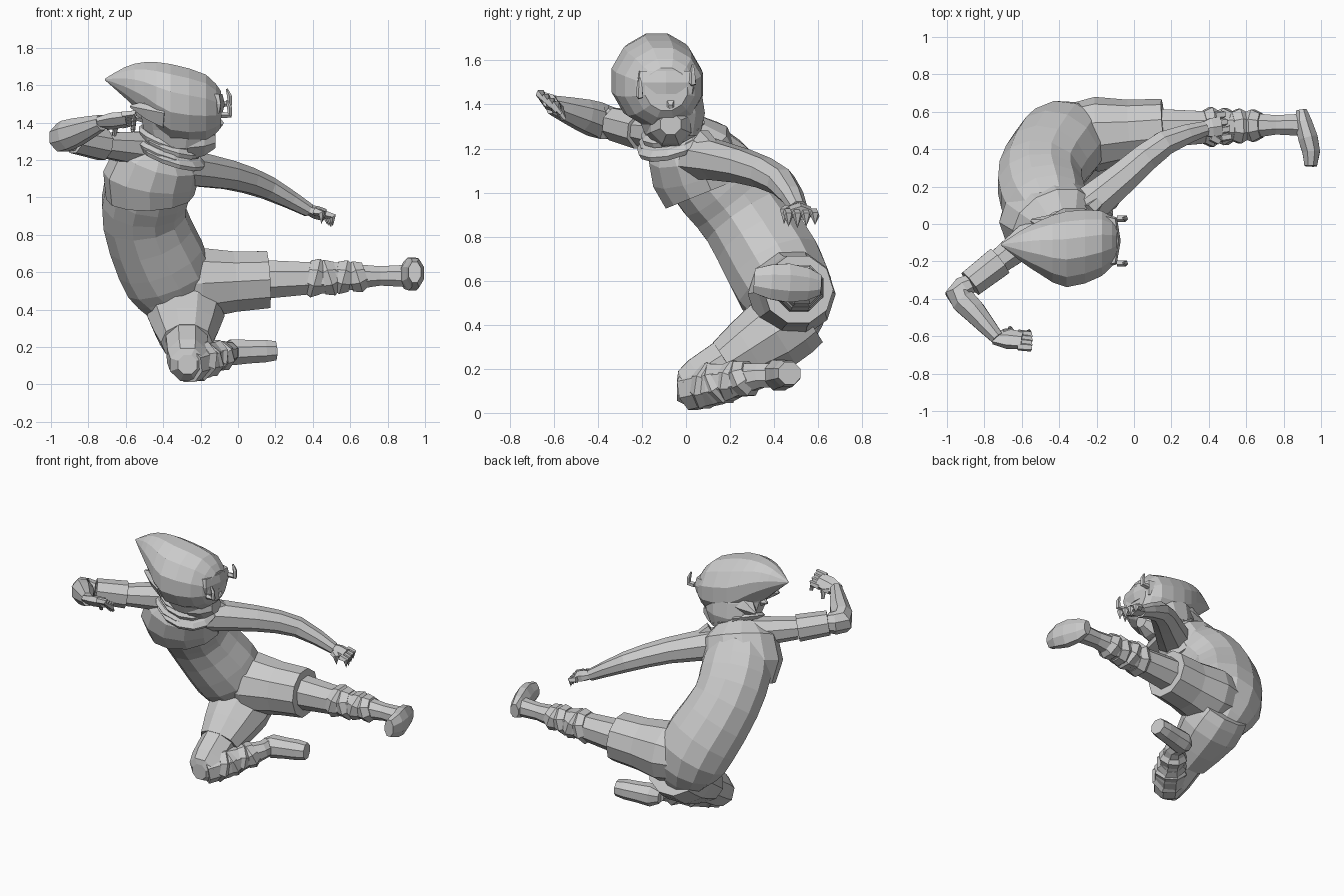
import bpy, bmesh, math
from mathutils import Vector

cube = bpy.data.objects.get("Cube")
if cube:
    bpy.data.objects.remove(cube, do_unlink=True)

UP = Vector((0, 0, 1))
ACROSS = Vector((1, 0, 0))
DEEP = Vector((0, 1, 0))


def spline(values, steps):
    """Smoothly resample a short list of vectors or numbers."""
    result = []
    last = len(values) - 1
    for i in range(last):
        a, b = values[max(i - 1, 0)], values[i]
        c, d = values[i + 1], values[min(i + 2, last)]
        for k in range(steps):
            t = k / steps
            bend = (a * 2 - b * 5 + c * 4 - d) * t + (b * 3 - a - c * 3 + d) * t * t
            result.append(b + ((c - a) + bend) * t / 2)
    return result + [values[last]]


def tube(name, path, radii, squash=1.0, side=UP, sides=8, steps=1, along=None):
    """Faceted tube along a path; squash scales its width across the side axis."""
    points = spline([Vector(p) for p in path], steps)
    sizes = spline(radii, steps)
    bm = bmesh.new()
    rings = []
    for i, (point, radius) in enumerate(zip(points, sizes)):
        ahead = points[min(i + 1, len(points) - 1)]
        behind = points[max(i - 1, 0)]
        tangent = (along or ahead - behind).normalized()
        u = (side - tangent * side.dot(tangent)).normalized()
        v = tangent.cross(u) * squash
        ring = []
        for k in range(sides):
            angle = math.tau * (k + 0.5) / sides
            offset = u * math.cos(angle) + v * math.sin(angle)
            ring.append(bm.verts.new(point + offset * radius))
        rings.append(ring)
    for low, high in zip(rings, rings[1:]):
        for k in range(sides):
            following = (k + 1) % sides
            bm.faces.new((low[k], low[following], high[following], high[k]))
    bm.faces.new(rings[0])
    bm.faces.new(rings[-1])
    bmesh.ops.recalc_face_normals(bm, faces=bm.faces)
    mesh = bpy.data.meshes.new(name)
    bm.to_mesh(mesh)
    bm.free()
    obj = bpy.data.objects.new(name, mesh)
    bpy.context.collection.objects.link(obj)


def shin_wraps(name, start, end, radius, count=4):
    """Overlapping flared bandages that narrow towards the ankle."""
    for i in range(count):
        tilt = UP * (-1) ** i / 80
        first = start.lerp(end, i / count)
        final = start.lerp(end, (i + 1.15) / count)
        size = radius * (1 - i / 16)
        tube(f"{name}_{i + 1}", [first + tilt, first.lerp(final, 0.5), final - tilt],
             [size * 0.8, size, size * 0.75])


def hand(name, wrist, reach, spread, curl):
    """Palm, four bent fingers and a thumb, built from three directions."""
    knuckles = wrist + reach
    tube(f"{name}_palm", [wrist - reach * 0.2, wrist + reach * 0.5, knuckles + reach * 0.2],
         [.04, .06, .055], squash=0.6, side=spread, sides=6)
    for i in range(4):
        base = knuckles + spread * (i / 3 - 0.5)
        middle = base + reach * 0.6
        tip = middle + curl * (1 - abs(i - 1) / 8)
        tube(f"{name}_finger_{i + 1}", [base, middle, tip], [.022, .022, .013], sides=5)
    base = wrist + reach * 0.3 - spread * 0.4
    middle = base + reach * 0.4 - spread * 0.2
    tube(f"{name}_thumb", [base, middle, middle + curl], [.026, .022, .012], sides=5)


# Joints of the leaping pose
neck = Vector((-.4, -.04, 1.28))
chest = Vector((-.47, .1, 1.1))
waist = Vector((-.5, .27, .89))
hips = Vector((-.37, .45, .56))
right_shoulder = Vector((-.5, -.03, 1.26))
right_elbow = Vector((-.94, -.37, 1.32))
right_wrist = Vector((-.73, -.61, 1.4))
left_shoulder = Vector((-.3, .05, 1.16))
left_elbow = Vector((.16, .43, 1.05))
left_wrist = Vector((.38, .51, .93))
left_hip = Vector((-.2, .48, .54))
left_knee = Vector((.16, .51, .56))
left_ankle = Vector((.76, .53, .58))
right_hip = Vector((-.28, .46, .4))
right_knee = Vector((-.27, 0, .105))
right_ankle = Vector((-.05, .34, .17))

# Torso: a curved trunk from the neck down to the hips
tube("trunk", [neck, chest, waist, hips, hips + Vector((.07, .02, -.21))],
     [.13, .225, .23, .24, .13], squash=0.92, side=ACROSS, sides=12, steps=3)

# Short vest with an open hem over the chest
shoulder_line = Vector((2, 1, -.7))
tube("short_vest", [neck, neck.lerp(chest, 0.35), chest - DEEP * 0.05,
                    chest - UP * 0.1 - DEEP * 0.01],
     [.15, .24, .26, .24], squash=0.8, side=shoulder_line, sides=12)

# Neck and loosely wound scarf
scarf_axis = Vector((.35, -.3, 1))
tube("neck", [neck - UP * 0.06, neck + scarf_axis * 0.1], [.13, .12])
for i in range(4):
    center = Vector((-.37, -.06, 1.21)) + UP * i / 36 + ACROSS * (-1) ** i / 80
    size = 0.195 - i / 90
    tube(f"scarf_wind_{i + 1}", [center, center + UP / 40, center + UP / 22],
         [size * 0.92, size, size * 0.88], squash=0.88, side=ACROSS, sides=12, along=scarf_axis)
scarf_knot = Vector((-.24, .07, 1.25))
tube("scarf_end", [scarf_knot, scarf_knot + Vector((.12, .11, -.1))], [.045, .02], sides=5)

# Head: skull with hair swept back to a point
head = Vector((-.36, -.135, 1.51))
hair_tip = Vector((-.71, -.11, 1.63))
brow = Vector((-.09, -.09, 1.47))
tube("swept_hair", [hair_tip, hair_tip.lerp(head, 0.3) + UP * 0.02,
                    hair_tip.lerp(head, 0.6) + UP * 0.02, head,
                    head.lerp(brow, 0.7), brow],
     [.005, .085, .15, .21, .18, .1], sides=12, steps=2, along=ACROSS)
nape = Vector((-.32, -.06, 1.26))
tube("skull", [nape, nape + Vector((0, -.01, .1)), nape + Vector((.01, -.05, .2)), head],
     [.15, .19, .22, .2], squash=0.85, side=ACROSS, sides=12, along=UP)
for i in range(3):
    root = head + Vector((-.02, .1 - i / 10, -.06))
    tip = Vector((-.55 - i / 80, .02 - i / 9, 1.42 + i / 30))
    tube(f"hair_lock_{i + 1}", [tip, tip.lerp(root, 0.5), root], [.008, .06, .09], sides=6)

# Face: jaw, nose, brow band and the curls beside it
chin = Vector((-.12, -.07, 1.31))
tube("jaw", [chin - ACROSS * 0.15, chin - ACROSS * 0.06, chin], [.12, .095, .05])
tube("nose", [chin + UP * 0.1, chin + UP * 0.08 + ACROSS * 0.04], [.04, .012], sides=5)
band = brow - ACROSS * 0.02 + UP * 0.03
corner = Vector((-.09, .13, 0))
tube("brow_band", [band - corner - ACROSS * 0.2, band - DEEP * 0.11, band + ACROSS * 0.015,
                   band + DEEP * 0.11, band + corner], [.06] * 5, squash=0.4, sides=6)
for name, sign in (("right", -1), ("left", 1)):
    root = brow + DEEP * sign * 0.12 + UP * sign * 0.03
    bend = root + ACROSS * 0.045
    tube(f"{name}_hair_curl", [root, bend, bend + UP * 0.04, bend + UP * 0.08 - ACROSS * 0.015],
         [.018, .018, .014, .006], side=DEEP, sides=5)

# Right arm, raised and bent in front of the body
sleeve_end = right_shoulder.lerp(right_elbow, 0.85)
cuff = right_shoulder.lerp(right_elbow, 0.5) - UP * 0.01
tube("right_upper_sleeve", [right_shoulder, cuff], [.1, .072])
tube("right_sleeve_cuff", [cuff, sleeve_end], [.088, .08])
tube("right_forearm", [sleeve_end, right_elbow, right_elbow.lerp(right_wrist, 0.4), right_wrist],
     [.065, .085, .078, .045], squash=0.85, steps=2)
hand("right", right_wrist, Vector((.11, -.01, .015)), Vector((0, -.07, .05)),
     Vector((-.01, .02, -.05)))

# Left arm, stretched out behind
tube("left_arm", [left_shoulder, left_shoulder.lerp(left_elbow, 0.55) + UP * 0.02,
                  left_elbow, left_wrist], [.105, .082, .065, .038],
     squash=1.1, steps=2)
hand("left", left_wrist, Vector((.07, .01, -.02)), Vector((-.03, .12, 0)), Vector((0, 0, -.06)))

# Left leg, kicking out sideways
hem = left_knee
tube("left_shorts_leg", [left_hip - ACROSS * 0.12, left_hip, left_hip.lerp(hem, 0.5), hem],
     [.17, .2, .17, .16], sides=10)
calf = left_knee.lerp(left_ankle, 0.55)
tube("left_leg", [left_knee - ACROSS * 0.06, left_knee.lerp(calf, 0.6), calf, left_ankle,
                  left_ankle + ACROSS * 0.16], [.115, .095, .09, .056, .065])
shin_wraps("left_shin_wrap", left_knee.lerp(left_ankle, 0.35),
           left_knee.lerp(left_ankle, 0.85), .115)
heel = Vector((.895, .61, .58))
toes = Vector((.945, .31, .6))
tube("left_foot", [heel, heel.lerp(toes, 0.2), heel.lerp(toes, 0.5) + ACROSS * 0.01,
                   heel.lerp(toes, 0.75) + ACROSS * 0.015, toes],
     [.05, .08, .095, .085, .06], squash=0.6)

# Right leg, folded beneath the body
hem = right_hip.lerp(right_knee, 0.6)
tube("right_shorts_leg", [right_hip + DEEP * 0.08 + UP * 0.05, right_hip.lerp(hem, 0.2), hem],
     [.16, .18, .12], squash=1.15, sides=10, steps=2)
tube("right_thigh", [right_hip.lerp(right_knee, 0.4), right_hip.lerp(right_knee, 0.85),
                     right_knee, right_knee - DEEP * 0.04], [.125, .115, .1, .055])
tube("right_shin", [right_knee + DEEP * 0.02, right_knee.lerp(right_ankle, 0.4),
                    right_ankle, right_ankle + DEEP * 0.06], [.1, .1, .06, .06])
shin_wraps("right_shin_wrap", right_knee.lerp(right_ankle, 0.2),
           right_knee.lerp(right_ankle, 0.85), .115)
heel = Vector((-.09, .41, .17))
toes = Vector((.2, .47, .18))
tube("right_foot", [heel, heel.lerp(toes, 0.2), heel.lerp(toes, 0.5), heel.lerp(toes, 0.8), toes],
     [.045, .075, .068, .065, .055])
